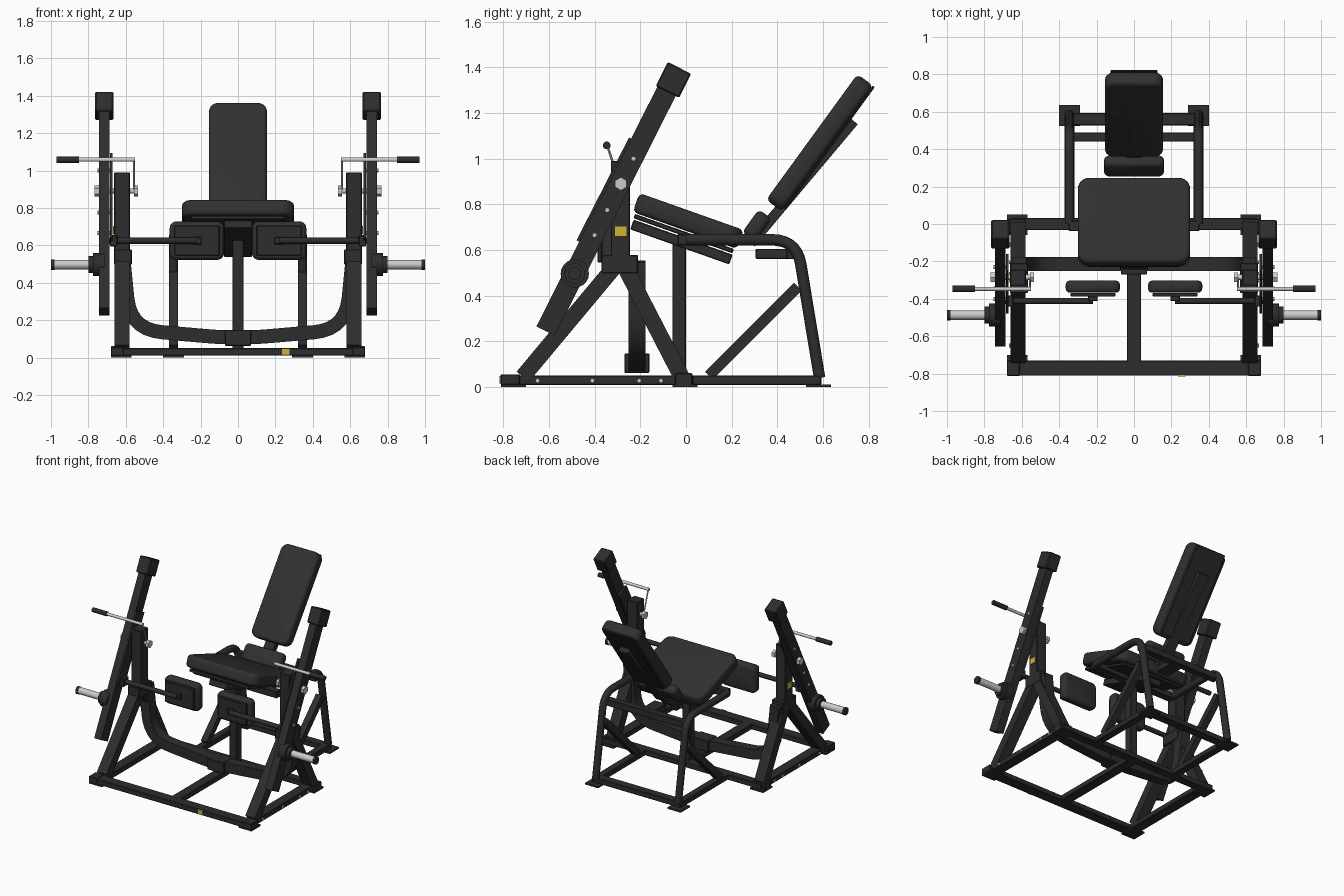
import bpy, bmesh, math
from mathutils import Vector, Matrix

cube = bpy.data.objects.get("Cube")
if cube:
    bpy.data.objects.remove(cube, do_unlink=True)


def material(name, r, g, b):
    m = bpy.data.materials.new(name)
    m.use_nodes = True
    m.diffuse_color = (r, g, b, 1)
    bsdf = next(n for n in m.node_tree.nodes if n.type == 'BSDF_PRINCIPLED')
    bsdf.inputs["Base Color"].default_value = (r, g, b, 1)
    return m


FRAME = material("frame black", 0.026, 0.026, 0.026)
PAD = material("pad black", 0.03, 0.03, 0.03)
STEEL = material("bright steel", 0.6, 0.6, 0.6)
YELLOW = material("yellow plate", 0.6, 0.45, 0.04)


def finish(bm, name, mat, bevel=0.0, segments=2, smooth=False):
    bmesh.ops.recalc_face_normals(bm, faces=bm.faces)
    me = bpy.data.meshes.new(name)
    bm.to_mesh(me)
    bm.free()
    me.materials.append(mat)
    ob = bpy.data.objects.new(name, me)
    bpy.context.collection.objects.link(ob)
    if bevel:
        mod = ob.modifiers.new("edge_round", 'BEVEL')
        mod.width, mod.segments = bevel, segments
    if smooth:
        bpy.ops.object.select_all(action='DESELECT')
        ob.select_set(True)
        bpy.context.view_layer.objects.active = ob
        bpy.ops.object.shade_smooth_by_angle(angle=math.radians(40))
    return ob


def box(name, centre, size, mat=FRAME, tilt=0.0, bevel=0.004):
    """Box tilted about the x axis by degrees."""
    bm = bmesh.new()
    bmesh.ops.create_cube(bm, size=1, matrix=Matrix.Translation(centre)
                          @ Matrix.Rotation(math.radians(tilt), 4, 'X')
                          @ Matrix.Diagonal((*size, 1)))
    return finish(bm, name, mat, bevel, 1)


def rod(name, a, b, radius, mat=FRAME, sides=20):
    a, b = Vector(a), Vector(b)
    bm = bmesh.new()
    turn = (b - a).to_track_quat('Z', 'Y').to_matrix().to_4x4()
    bmesh.ops.create_cone(bm, cap_ends=True, segments=sides, radius1=radius, radius2=radius,
                          depth=(b - a).length, matrix=Matrix.Translation((a + b) / 2) @ turn)
    return finish(bm, name, mat, smooth=sides > 8)


def fillet(points, radius, steps=7):
    """Round the inner corners of a path."""
    pts = [Vector(p) for p in points]
    out = [pts[0]]
    for a, c, b in zip(pts, pts[1:], pts[2:]):
        p, q = c + (a - c).normalized() * radius, c + (b - c).normalized() * radius
        for i in range(steps + 1):
            t = i / steps
            out.append(p * (1 - t) ** 2 + c * 2 * t * (1 - t) + q * t * t)
    return out + [pts[-1]]


def sweep(name, path, axis, wide, thick, mat=FRAME, sides=4):
    """Tube along a planar path; axis is the plane normal."""
    path, axis = [Vector(p) for p in path], Vector(axis)
    bm = bmesh.new()
    rings = []
    for i, p in enumerate(path):
        tangent = path[min(i + 1, len(path) - 1)] - path[max(i - 1, 0)]
        side = tangent.normalized().cross(axis)
        ring = []
        for k in range(sides):
            ang = 2 * math.pi * (k + 0.5) / sides
            f = math.sqrt(2) / 2 if sides == 4 else 0.5
            ring.append(bm.verts.new(p + axis * math.cos(ang) * wide * f + side * math.sin(ang) * thick * f))
        rings.append(ring)
    for r, q in zip(rings, rings[1:]):
        for k in range(sides):
            j = (k + 1) % sides
            bm.faces.new((r[k], r[j], q[j], q[k]))
    bm.faces.new(rings[0])
    bm.faces.new(rings[-1])
    return finish(bm, name, mat, smooth=len(path) > 2)


def cushion(name, centre, size, tilt=0.0, corner=0.05, soft=0.022):
    """Upholstered pad: rounded outline in local xy, soft edges."""
    bm = bmesh.new()
    bmesh.ops.create_cube(bm, size=1, matrix=Matrix.Diagonal((*size, 1)))
    upright = [e for e in bm.edges if abs(e.verts[0].co.z - e.verts[1].co.z) > size[2] / 2]
    bmesh.ops.bevel(bm, geom=upright, offset=corner, segments=6, profile=0.5, affect='EDGES')
    rims = [e for e in bm.edges if abs(e.verts[0].co.z - e.verts[1].co.z) < 1e-5]
    bmesh.ops.bevel(bm, geom=rims, offset=soft, segments=3, profile=0.5, affect='EDGES')
    bm.transform(Matrix.Translation(centre) @ Matrix.Rotation(math.radians(tilt), 4, 'X'))
    return finish(bm, name, PAD, smooth=True)


X = (1, 0, 0)

# Base cross beams and spine
box("front_base_beam", (0, -0.77, 0.03), (1.3, 0.08, 0.04))
box("middle_base_beam", (0, 0, 0.03), (1.3, 0.065, 0.04))
box("rear_base_beam", (0, 0.56, 0.03), (0.72, 0.065, 0.04))
box("base_spine", (0, -0.37, 0.03), (0.075, 0.74, 0.04))
box("base_marker_plate", (0.255, -0.812, 0.032), (0.04, 0.008, 0.035), YELLOW, bevel=0)

# Curved front cradle with its centre sleeve
cradle = fillet([(-0.615, -0.215, 0.55), (-0.575, -0.215, 0.15), (0, -0.215, 0.1),
                 (0.575, -0.215, 0.15), (0.615, -0.215, 0.55)], 0.17)
sweep("front_cradle_tube", cradle, (0, 1, 0), 0.075, 0.075)
box("cradle_sleeve", (0, -0.215, 0.105), (0.14, 0.11, 0.085))

# Seat support
box("seat_post", (0, -0.03, 0.33), (0.06, 0.06, 0.6))
box("seat_front_crossbar", (0, -0.01, 0.645), (0.7, 0.055, 0.05))
box("seat_rear_crossbar", (0, 0.465, 0.585), (0.68, 0.05, 0.05))
box("back_hinge_block", (0, 0.38, 0.583), (0.1, 0.15, 0.045))
box("seat_rail", (0, -0.02, 0.635), (0.15, 0.46, 0.045), tilt=-19.5)
box("seat_board", (0, -0.01, 0.672), (0.5, 0.46, 0.02), tilt=-19.5)
cushion("seat_cushion", (0, 0.01, 0.727), (0.6, 0.485, 0.088), -19.5, 0.06)

# Backrest
sweep("back_rail", [(0, 0.285, 0.63), (0, 0.735, 1.165)], X, 0.08, 0.045)
box("back_board", (0, 0.628, 1.05), (0.25, 0.66, 0.012), tilt=54)
cushion("back_cushion", (0, 0.585, 1.07), (0.31, 0.68, 0.085), 54, 0.05)
cushion("lumbar_cushion", (0, 0.31, 0.707), (0.32, 0.125, 0.07), 54, 0.03)

# Lever direction in the side plane
low, high = Vector((0, -0.615, 0.245)), Vector((0, -0.06, 1.345))
lean = math.degrees(math.atan2(high.y - low.y, high.z - low.z))

for s, side in ((1, "left"), (-1, "right")):
    def at(x, y, z):
        return (s * x, y, z)

    # Base side beams and feet
    box(f"{side}_base_beam", at(0.62, -0.385, 0.03), (0.08, 0.83, 0.04))
    box(f"{side}_rear_base_beam", at(0.345, 0.3, 0.03), (0.055, 0.58, 0.04))
    for part, x, y in (("front", 0.625, -0.755), ("middle", 0.625, -0.005), ("rear", 0.345, 0.58)):
        box(f"{side}_{part}_foot_plate", at(x, y, 0.006), (0.11, 0.11, 0.012), bevel=0)
    box(f"{side}_front_end_cap", at(0.645, -0.77, 0.033), (0.07, 0.085, 0.046))
    box(f"{side}_middle_joint", at(0.63, -0.01, 0.033), (0.1, 0.075, 0.055))
    for y in (-0.65, -0.41, -0.205, -0.11):
        rod(f"{side}_base_bolt", at(0.655, y, 0.028), at(0.668, y, 0.028), 0.01, STEEL, 8)

    # Rear bent leg and brace
    leg = fillet([at(0.345, 0, 0.645), at(0.345, 0.485, 0.645), at(0.345, 0.585, 0.04)], 0.11)
    sweep(f"{side}_rear_leg_tube", leg, X, 0.052, 0.052, sides=12)
    sweep(f"{side}_rear_brace", [at(0.345, 0.1, 0.05), at(0.345, 0.49, 0.44)], X, 0.048, 0.048)

    # Front tower
    sweep(f"{side}_tower_front_leg", [at(0.62, -0.715, 0.045), at(0.62, -0.31, 0.53)], X, 0.08, 0.07)
    sweep(f"{side}_tower_rear_leg", [at(0.62, -0.02, 0.045), at(0.62, -0.27, 0.53)], X, 0.08, 0.07)
    box(f"{side}_tower_joint", at(0.615, -0.29, 0.538), (0.095, 0.16, 0.08))
    box(f"{side}_tower_post", at(0.62, -0.287, 0.78), (0.085, 0.085, 0.42))
    box(f"{side}_marker_plate", at(0.665, -0.285, 0.682), (0.009, 0.055, 0.045), YELLOW, bevel=0)

    # Lever arm with weight head and adjustment plate
    sweep(f"{side}_lever_arm", [low + Vector((s * 0.715, 0, 0)), high + Vector((s * 0.715, 0, 0))],
          X, 0.058, 0.09)
    box(f"{side}_lever_head", at(0.715, -0.055, 1.345), (0.097, 0.115, 0.118), tilt=-lean, bevel=0.006)
    sweep(f"{side}_adjustment_plate", [at(0.677, -0.435, 0.62), at(0.677, -0.205, 1.07)], X, 0.014, 0.1)
    for y, z in ((-0.23, 1.0), (-0.345, 0.775), (-0.4, 0.665)):
        rod(f"{side}_lever_bolt", at(0.67, y, z), at(0.752, y, z), 0.011, STEEL, 8)
    rod(f"{side}_pivot_shaft", at(0.54, -0.285, 0.89), at(0.755, -0.285, 0.89), 0.014, STEEL)
    for x in (0.545, 0.755):
        rod(f"{side}_pivot_nut", at(x - 0.011, -0.285, 0.89), at(x + 0.011, -0.285, 0.89), 0.029, STEEL, 6)

    # Weight peg
    for part, x0, x1, r, mat in (("flange", 0.715, 0.775, 0.062, FRAME), ("collar", 0.775, 0.8, 0.045, FRAME),
                                 ("sleeve", 0.8, 0.985, 0.025, STEEL), ("end_cap", 0.982, 1.0, 0.028, FRAME)):
        rod(f"{side}_peg_{part}", at(x0, -0.487, 0.497), at(x1, -0.487, 0.497), r, mat)

    # Handle
    rod(f"{side}_handle_rod", at(0.55, -0.347, 1.058), at(0.86, -0.347, 1.058), 0.011, STEEL)
    rod(f"{side}_handle_grip", at(0.85, -0.347, 1.058), at(0.97, -0.347, 1.058), 0.017)
    rod(f"{side}_handle_link", at(0.557, -0.345, 1.058), at(0.557, -0.29, 0.89), 0.005, STEEL, 8)

    # Leg pad on its arm
    cushion(f"{side}_leg_pad", at(0.22, -0.335, 0.625), (0.29, 0.205, 0.065), 90, 0.035)
    box(f"{side}_leg_pad_plate", at(0.22, -0.378, 0.625), (0.24, 0.02, 0.16))
    rod(f"{side}_leg_pad_arm", at(0.22, -0.412, 0.625), at(0.7, -0.412, 0.625), 0.017)
    box(f"{side}_leg_pad_mount", at(0.22, -0.398, 0.625), (0.05, 0.03, 0.04))
    box(f"{side}_leg_pad_clamp", at(0.665, -0.412, 0.625), (0.04, 0.06, 0.06))
